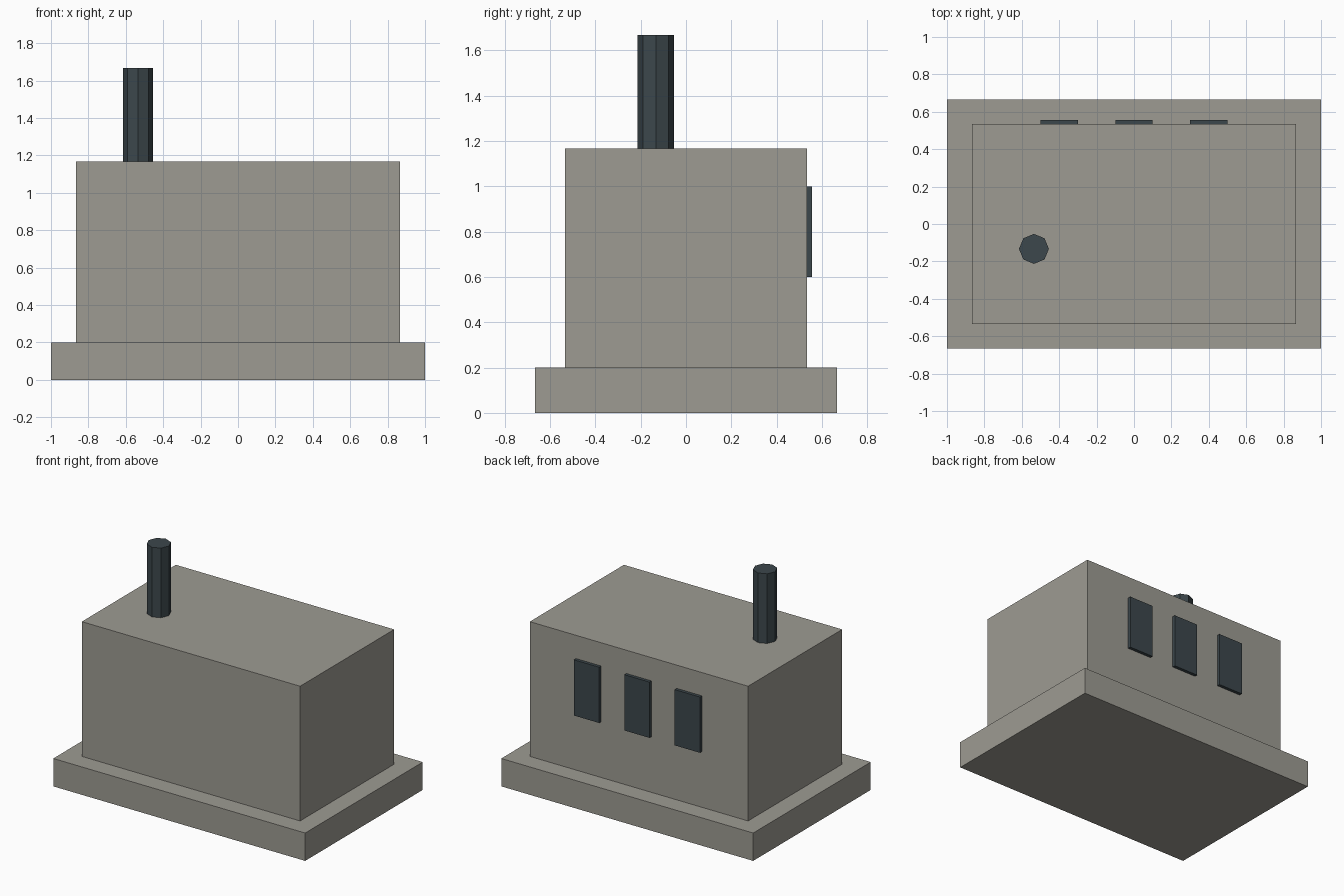
import bpy

cube = bpy.data.objects.get("Cube")
if cube:
    bpy.data.objects.remove(cube, do_unlink=True)


def make_material(name, rgb):
    mat = bpy.data.materials.new(name)
    mat.use_nodes = True
    color = (*rgb, 1.0)
    mat.diffuse_color = color
    mat.node_tree.nodes["Principled BSDF"].inputs["Base Color"].default_value = color
    return mat


def finish(name, mat):
    obj = bpy.context.object
    obj.name = name
    obj.data.materials.append(mat)
    return obj


def box(name, center, size, mat):
    bpy.ops.mesh.primitive_cube_add(size=1, location=center)
    obj = finish(name, mat)
    obj.scale = size
    bpy.ops.object.transform_apply(location=False, rotation=False, scale=True)
    return obj


concrete = make_material("warm grey concrete", (0.34, 0.33, 0.29))
slate = make_material("dark slate", (0.045, 0.063, 0.072))

base_height = 0.2
body_top = 1.167
body_depth = 1.067
pipe_height = 0.5

# Foundation slab and main block
box("base_slab", (0, 0, base_height / 2), (2, 1.333, base_height), concrete)
box("main_block", (0, 0, (base_height + body_top) / 2),
    (1.733, body_depth, body_top - base_height), concrete)

# Octagonal chimney pipe
bpy.ops.mesh.primitive_cylinder_add(
    vertices=8, radius=0.08, depth=pipe_height,
    location=(-0.535, -0.133, body_top + pipe_height / 2))
finish("chimney_pipe", slate)

# Row of window panels on the back wall
for name, x in (("right", -0.4), ("middle", 0), ("left", 0.4)):
    box(f"window_{name}", (x, body_depth / 2, 0.8), (0.2, 0.046, 0.4), slate)
